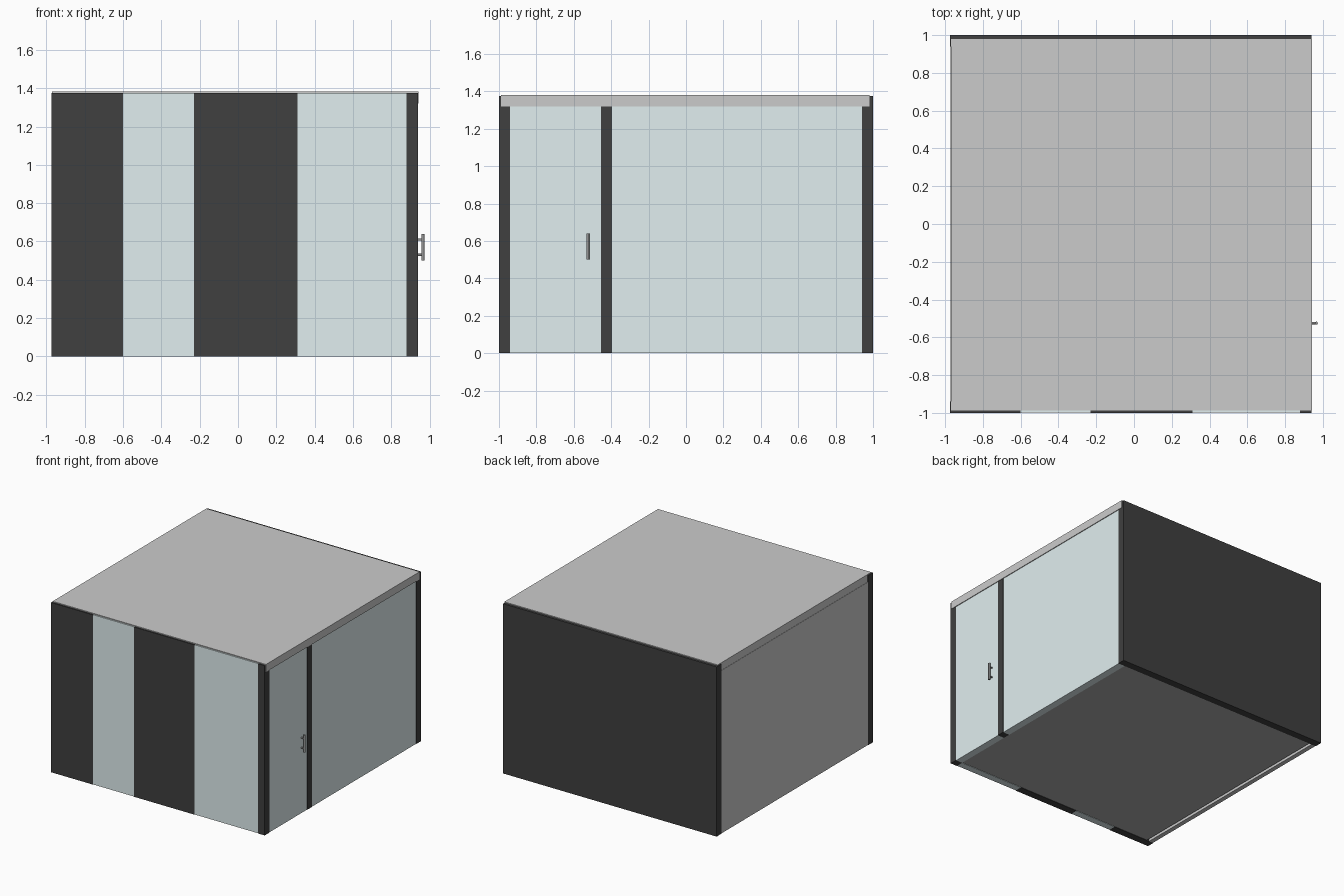
import bpy, math
from mathutils import Vector

if "Cube" in bpy.data.objects:
    bpy.data.objects.remove(bpy.data.objects["Cube"])


def material(name, rgb):
    m = bpy.data.materials.new(name)
    m.diffuse_color = (*rgb, 1)
    m.use_nodes = True
    m.node_tree.nodes["Principled BSDF"].inputs["Base Color"].default_value = m.diffuse_color
    return m


BLACK = material("black_panel", (0.05, 0.05, 0.05))
GLASS = material("pale_glass", (0.75, 0.86, 0.87))
DARK = material("dark_floor", (0.42, 0.42, 0.42))
METAL = material("handle_metal", (0.3, 0.3, 0.3))


def box(name, x, y, z, mat=None):
    """Box from (min, max) ranges on each axis."""
    bpy.ops.mesh.primitive_cube_add(size=1, location=[sum(r) / 2 for r in (x, y, z)])
    o = bpy.context.object
    o.name = name
    o.scale = [r[1] - r[0] for r in (x, y, z)]
    bpy.ops.object.transform_apply(location=False, rotation=False, scale=True)
    if mat:
        o.data.materials.append(mat)
    return o


def rod(name, a, b, radius):
    a, b = Vector(a), Vector(b)
    d = b - a
    bpy.ops.mesh.primitive_cylinder_add(vertices=16, radius=radius, depth=d.length,
                                        location=(a + b) / 2,
                                        rotation=d.to_track_quat('Z', 'Y').to_euler())
    bpy.context.object.name = name
    bpy.context.object.data.materials.append(METAL)
    bpy.ops.object.shade_smooth_by_angle(angle=math.radians(40))


L, R = -0.975, 0.94      # outer left and right faces
T = 0.06                 # wall thickness
TOP, BAND = 1.375, 1.32  # wall top and underside of the roof band

# Floor and roof slab
box("floor", (L + T, R - T), (-1 + T, 1 - T), (0.003, 0.03), DARK)
box("roof_slab", (L + 0.005, R + 0.003), (-0.988, 0.98), (BAND, 1.382))

# Back and left walls
box("back_wall", (L, R), (1 - T, 1), (0, TOP), BLACK)
box("left_wall", (L + 0.003, L + 0.04), (-1 + T, 1 - T), (0, BAND))

# Front wall: alternating black panels and glass
front = [(L, -0.6, BLACK), (-0.6, -0.23, GLASS), (-0.23, 0.31, BLACK),
         (0.31, 0.88, GLASS), (0.88, R, BLACK)]
for i, (a, b, mat) in enumerate(front):
    inset = 0.003 if mat is GLASS else 0
    box(f"front_panel_{i + 1}", (a, b), (-1 + inset, -1 + T), (0, TOP), mat)

# Right wall: glass door, mullion and fixed glass
box("glass_door", (R - T, R - 0.003), (-1 + T, -0.455), (0, BAND), GLASS)
box("mullion", (R - T, R), (-0.455, -0.395), (0, BAND), BLACK)
box("right_glass", (R - T, R - 0.003), (-0.395, 1 - T), (0, BAND), GLASS)

# Door handle
hx, hy = 0.965, -0.525
rod("handle_bar", (hx, hy, 0.5), (hx, hy, 0.64), 0.008)
for i, z in enumerate((0.53, 0.61)):
    rod(f"handle_standoff_{i + 1}", (R - 0.01, hy, z), (hx, hy, z), 0.006)
